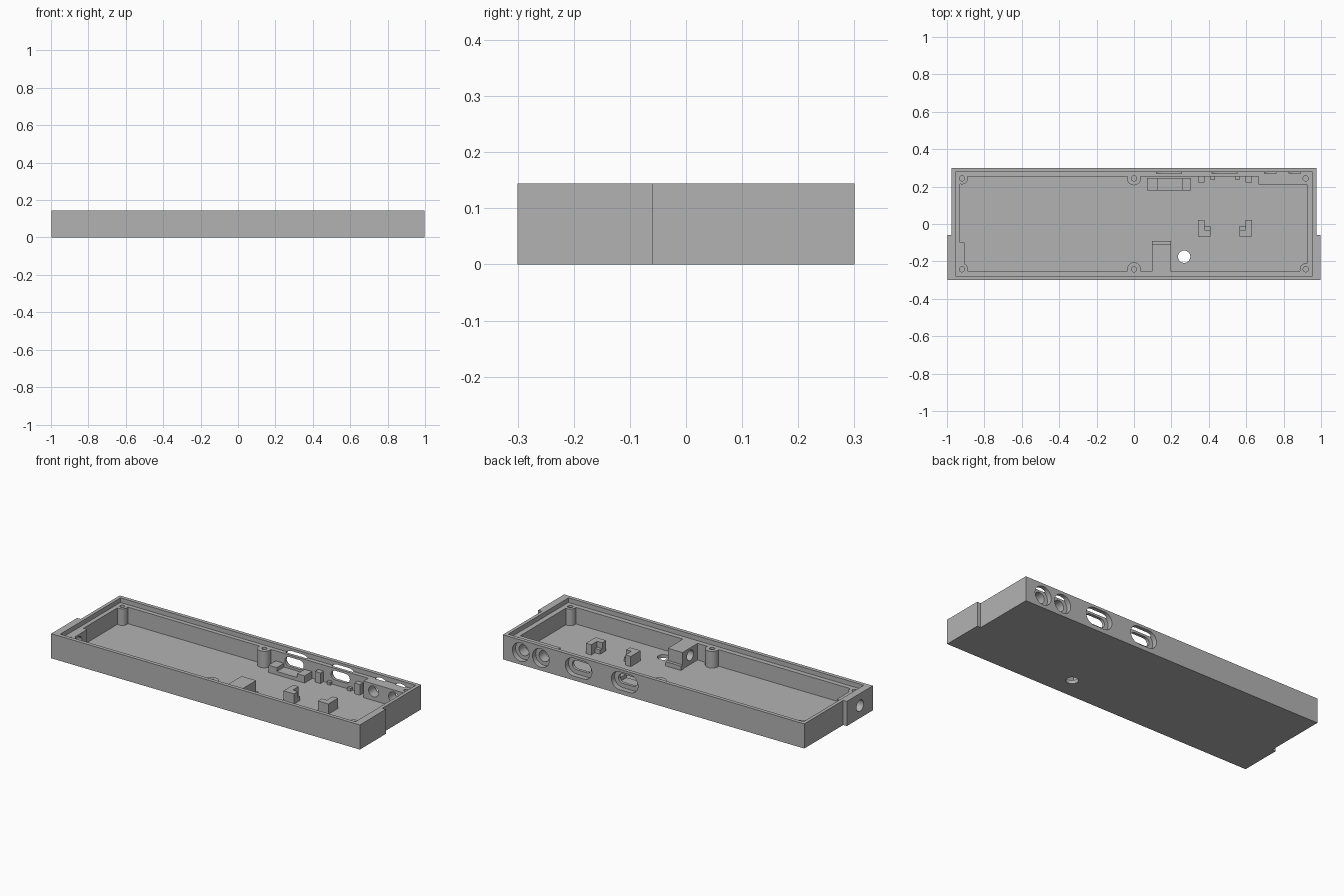
import bpy, bmesh, math
from mathutils import Matrix, Vector

cube = bpy.data.objects.get("Cube")
if cube:
    bpy.data.objects.remove(cube, do_unlink=True)

grey = bpy.data.materials.new("plain_grey")
grey.use_nodes = True
COLOUR = (0.45, 0.45, 0.45, 1)
grey.diffuse_color = COLOUR
grey.node_tree.nodes["Principled BSDF"].inputs["Base Color"].default_value = COLOUR

TOP, LEDGE, FLOOR = 0.144, 0.117, 0.02
AXIS_Z = 0.073


def prism(name, points, z0, z1):
    """Extrude a flat outline from z0 to z1."""
    bm = bmesh.new()
    face = bm.faces.new([bm.verts.new((x, y, z0)) for x, y in points])
    out = bmesh.ops.extrude_face_region(bm, geom=[face])
    verts = [v for v in out["geom"] if isinstance(v, bmesh.types.BMVert)]
    bmesh.ops.translate(bm, verts=verts, vec=(0, 0, z1 - z0))
    bmesh.ops.recalc_face_normals(bm, faces=bm.faces)
    mesh = bpy.data.meshes.new(name)
    bm.to_mesh(mesh)
    bm.free()
    mesh.materials.append(grey)
    obj = bpy.data.objects.new(name, mesh)
    bpy.context.collection.objects.link(obj)
    return obj


def box(name, x0, x1, y0, y1, z0, z1):
    return prism(name, [(x0, y0), (x1, y0), (x1, y1), (x0, y1)], z0, z1)


def stadium(name, half, radius, depth, centre, axis="z", steps=16):
    """Rounded slot (a cylinder when half is 0) running along an axis."""
    pts = []
    for side in (1, -1):
        for i in range(steps + (1 if half else 0)):
            a = math.pi * i / steps - math.pi / 2
            pts.append((side * (half + radius * math.cos(a)), side * radius * math.sin(a)))
    obj = prism(name, pts, -depth / 2, depth / 2)
    turn = {"z": Matrix(), "y": Matrix.Rotation(math.pi / 2, 4, "X"),
            "x": Matrix.Rotation(math.pi / 2, 4, "Y")}[axis]
    obj.data.transform(Matrix.Translation(Vector(centre)) @ turn)
    return obj


def boolean(target, tool, operation="DIFFERENCE"):
    """Apply one boolean and discard the tool."""
    tool.hide_render = True
    mod = target.modifiers.new("cut", "BOOLEAN")
    mod.operation, mod.solver, mod.object = operation, "EXACT", tool
    bpy.context.view_layer.update()
    graph = bpy.context.evaluated_depsgraph_get()
    mesh = bpy.data.meshes.new_from_object(target.evaluated_get(graph))
    target.modifiers.clear()
    target.data = mesh
    bpy.data.objects.remove(tool, do_unlink=True)


# Outer tray with an ear on each end
half = [(0.975, 0.3), (0.975, -0.06), (0.998, -0.06), (0.998, -0.3)]
tray = prism("tray", half + [(-x, y) for x, y in reversed(half)], 0, TOP)

# Cavity, leaving screw posts and the socket block standing
cavity = prism("cavity_cutter", [
    (-0.93, 0.253), (0.665, 0.253), (0.665, 0.21), (0.925, 0.21),
    (0.925, -0.25), (-0.905, -0.25), (-0.905, -0.1), (-0.93, -0.1)], FLOOR, LEDGE + 0.01)
posts = [(x, y) for x in (-0.92, 0, 0.918) for y in (-0.242, 0.244)]
for x, y in posts:
    boolean(cavity, stadium("post_cutter", 0, 0.037 if x == 0 else 0.032, 0.4, (x, y, 0.1)))
boolean(cavity, box("socket_cutter", 0.1, 0.195, -0.4, -0.11, -0.1, 0.3))
boolean(tray, cavity)

# Lid recess
boolean(tray, box("lid_cutter", -0.955, 0.955, -0.278, 0.278, LEDGE, TOP + 0.1))

# Screw holes
for x, y in posts:
    boolean(tray, stadium("screw_cutter", 0, 0.014, 0.12, (x, y, LEDGE)))

# Counterbored openings in the back wall: centre, height, half length, inner and outer radius
for x, z, length, inner, outer in (
        (0.187, 0.077, 0.034, 0.027, 0.052), (0.485, 0.077, 0.034, 0.027, 0.052),
        (0.729, AXIS_Z, 0, 0.032, 0.054), (0.859, AXIS_Z, 0, 0.032, 0.054)):
    boolean(tray, stadium("recess_cutter", length, outer, 0.06, (x, 0.3, z), "y"))
    boolean(tray, stadium("opening_cutter", length, inner, 0.16, (x, 0.26, z), "y"))

# Rod bore through the ear and socket block, and the floor hole
boolean(tray, stadium("ear_bore_cutter", 0, 0.033, 0.2, (-0.98, -0.182, AXIS_Z), "x"))
boolean(tray, stadium("socket_bore_cutter", 0, 0.03, 0.14, (0.1, -0.182, AXIS_Z), "x"))
boolean(tray, stadium("floor_cutter", 0, 0.033, 0.1, (0.268, -0.175, 0), "z"))

# Socket foot
BASE = FLOOR - 0.005
box("socket_foot", 0.097, 0.198, -0.112, -0.092, BASE, 0.045)

# Connector cradle under the first slot
box("cradle_base", 0.12, 0.262, 0.18, 0.247, BASE, 0.04)
box("cradle_right_side", 0.07, 0.125, 0.18, 0.247, BASE, 0.062)
box("cradle_left_side", 0.257, 0.305, 0.18, 0.247, BASE, 0.062)

# Board supports, mirrored about the second slot
MID = 0.487
for side, label in ((1, "left"), (-1, "right")):
    def block(name, near, far, y0, y1, z1):
        x0, x1 = sorted((MID + side * near, MID + side * far))
        box(f"{label}_{name}", x0, x1, y0, y1, BASE, z1)
    block("wall_post", 0.11, 0.145, 0.223, 0.256, 0.082)
    block("wall_rest", 0.055, 0.077, 0.235, 0.256, 0.037)
    block("corner_post", 0.11, 0.145, -0.068, 0.022, 0.08)
    block("corner_hook", 0.077, 0.111, -0.068, -0.032, 0.08)
    block("corner_rest", 0.077, 0.111, -0.033, -0.012, 0.045)

# Keep the bores smooth and the corners crisp
bpy.ops.object.select_all(action="DESELECT")
tray.select_set(True)
bpy.context.view_layer.objects.active = tray
bpy.ops.object.shade_smooth_by_angle(angle=math.radians(30))
